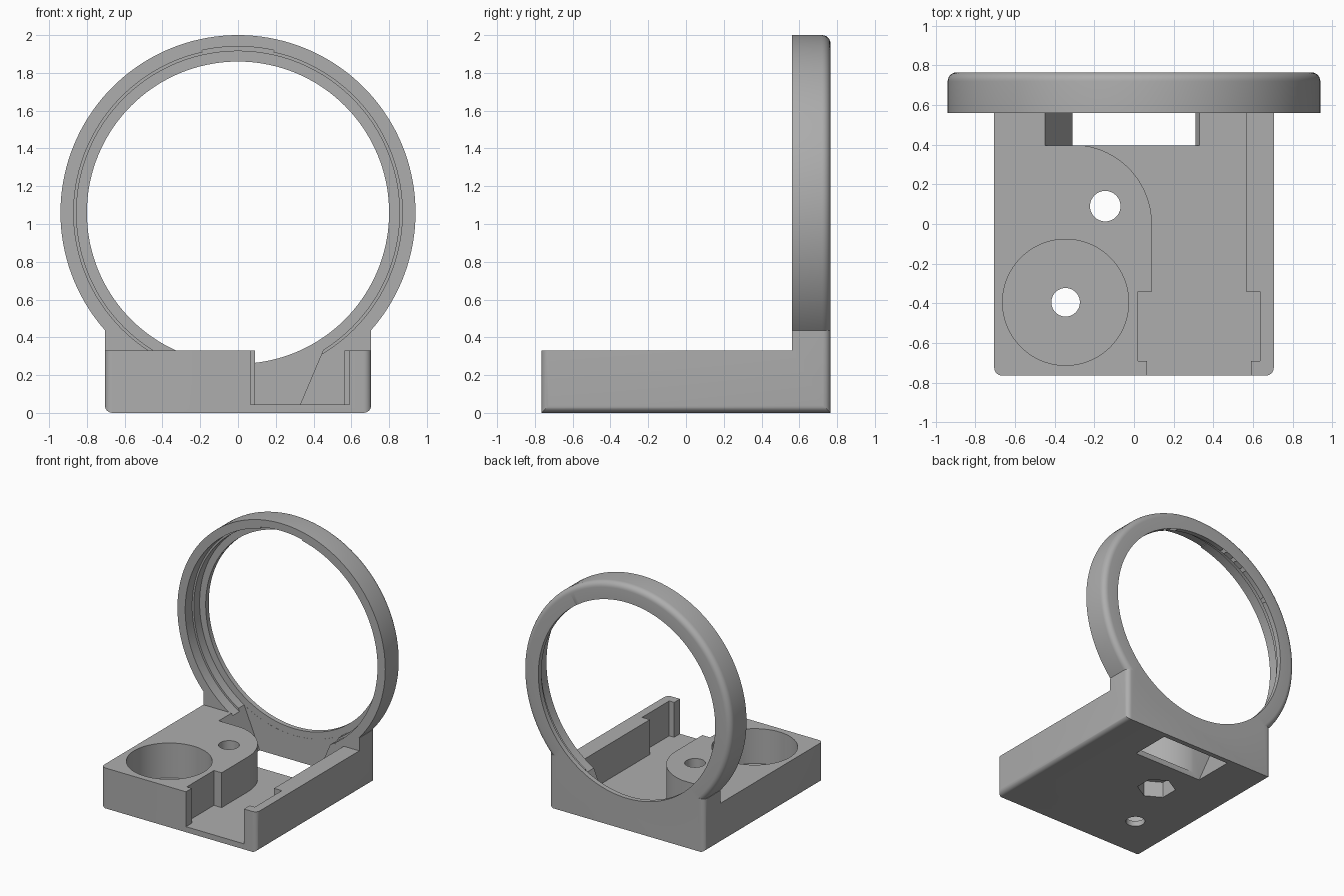
import bpy, bmesh, math
from mathutils import Vector

if "Cube" in bpy.data.objects:
    bpy.data.objects.remove(bpy.data.objects["Cube"])

RING_Z = 1.06      # height of the ring centre
FRONT, BACK = 0.56, 0.765


def finish(name, bm):
    bmesh.ops.remove_doubles(bm, verts=bm.verts, dist=1e-5)
    bmesh.ops.recalc_face_normals(bm, faces=bm.faces)
    me = bpy.data.meshes.new(name)
    bm.to_mesh(me)
    bm.free()
    ob = bpy.data.objects.new(name, me)
    bpy.context.collection.objects.link(ob)
    return ob


def prism_bm(outline, lo, hi, axis):
    """Extrude a 2D outline from lo to hi along an axis."""
    place = {'x': lambda a, b, t: (t, a, b),
             'y': lambda a, b, t: (a, t, b),
             'z': lambda a, b, t: (a, b, t)}[axis]
    bm = bmesh.new()
    v0 = [bm.verts.new(place(a, b, lo)) for a, b in outline]
    v1 = [bm.verts.new(place(a, b, hi)) for a, b in outline]
    n = len(outline)
    bm.faces.new(v0)
    bm.faces.new(v1)
    for i in range(n):
        j = (i + 1) % n
        bm.faces.new((v0[i], v0[j], v1[j], v1[i]))
    bmesh.ops.recalc_face_normals(bm, faces=bm.faces)
    return bm


def prism(name, outline, lo, hi, axis='z'):
    return finish(name, prism_bm(outline, lo, hi, axis))


def arc(cx, cy, r, a0, a1, n):
    return [(cx + r * math.cos(math.radians(a0 + (a1 - a0) * i / n)),
             cy + r * math.sin(math.radians(a0 + (a1 - a0) * i / n)))
            for i in range(n + 1)]


def circle(cx, cy, r, n=64, start=0):
    return arc(cx, cy, r, start, start + 360, n)[:-1]


def lathe(name, profile, closed, steps=144):
    """Spin (radius, y) points around the ring axis."""
    bm = bmesh.new()
    vs = [bm.verts.new((r, y, RING_Z)) for r, y in profile]
    es = [bm.edges.new(p) for p in zip(vs, vs[1:])]
    if closed:
        es.append(bm.edges.new((vs[-1], vs[0])))
    bmesh.ops.spin(bm, geom=vs + es, cent=(0, 0, RING_Z), axis=(0, 1, 0),
                   angle=math.tau, steps=steps, use_merge=True)
    return finish(name, bm)


def combine(target, tool, operation):
    mod = target.modifiers.new(tool.name, 'BOOLEAN')
    mod.operation = operation
    mod.solver = 'EXACT'
    mod.object = tool
    bpy.context.view_layer.objects.active = target
    bpy.ops.object.modifier_apply(modifier=mod.name)
    bpy.data.objects.remove(tool, do_unlink=True)


# base block with raised rear wall, rounded corners and lower side edges
bm = prism_bm([(-BACK, 0), (BACK, 0), (BACK, 0.435), (FRONT, 0.435),
               (FRONT, 0.33), (-BACK, 0.33)], -0.705, 0.705, 'x')
rounded = []
for e in bm.edges:
    a, b = (v.co for v in e.verts)
    d = (b - a).normalized()
    upright = abs(d.z) > 0.9 and abs(abs(a.y) - BACK) < 1e-4
    lower_side = abs(d.y) > 0.9 and a.z < 1e-4 and b.z < 1e-4
    if upright or lower_side:
        rounded.append(e)
bmesh.ops.bevel(bm, geom=rounded, offset=0.04, offset_type='OFFSET',
                segments=6, profile=0.5, affect='EDGES')
body = finish("ring_stand", bm)

# ring with rounded rear outer edge
ring = lathe("ring", [(0.78, FRONT), (0.94, FRONT)]
             + arc(0.895, BACK - 0.045, 0.045, 0, 90, 6)
             + [(0.78, BACK)], True)
combine(body, ring, 'UNION')

# stepped opening through the ring, leaving a thin rear lip
opening = lathe("ring_opening", [
    (0, 0.559), (0.87, 0.559), (0.87, 0.65), (0.855, 0.65), (0.855, 0.725),
    (0.80, 0.725), (0.80, 0.80), (0, 0.80)], False)
combine(body, opening, 'DIFFERENCE')

# shallow notch at the top of the ring recess
notch = prism("top_notch", arc(0, RING_Z, 0.88, 77.5, 102.5, 20)
              + arc(0, RING_Z, 0.84, 102.5, 77.5, 20), 0.55, 0.65, 'y')
combine(body, notch, 'DIFFERENCE')

# channel along the right side, with a curved inner corner
channel = prism("channel", [
    (0.565, 0.5595), (0.565, -0.34), (0.635, -0.34), (0.635, -0.69),
    (0.59, -0.69), (0.59, -0.80), (0.065, -0.80), (0.065, -0.69),
    (0.02, -0.69), (0.02, -0.34), (0.09, -0.34)]
    + arc(-0.31, 0, 0.40, 0, 90, 24) + [(-0.31, 0.5595)], 0.045, 0.40)
combine(body, channel, 'DIFFERENCE')

# flared slot through the floor below the ring
slot = prism("flared_slot", [(-0.289, -0.05), (0.289, -0.05),
                             (0.454, 0.34), (-0.454, 0.34)],
             0.395, 0.724, 'y')
combine(body, slot, 'DIFFERENCE')

# round well, its drain hole, screw hole and hexagonal nut recess
for name, outline, lo, hi in (
        ("round_well", circle(-0.345, -0.395, 0.318, 96), 0.045, 0.4),
        ("well_hole", circle(-0.345, -0.395, 0.072, 40), -0.1, 0.2),
        ("screw_hole", circle(-0.145, 0.09, 0.077, 40), -0.1, 0.5),
        ("nut_recess", circle(-0.145, 0.09, 0.145, 6, 30), -0.1, 0.13)):
    combine(body, prism(name, outline, lo, hi), 'DIFFERENCE')

# single flat colour and smooth curved surfaces
grey = bpy.data.materials.new("mid_grey")
grey.diffuse_color = (0.42, 0.42, 0.42, 1)
grey.use_nodes = True
grey.node_tree.nodes["Principled BSDF"].inputs["Base Color"].default_value = grey.diffuse_color
body.data.materials.clear()
body.data.materials.append(grey)
for p in body.data.polygons:
    p.material_index = 0
bpy.ops.object.select_all(action='DESELECT')
body.select_set(True)
bpy.context.view_layer.objects.active = body
bpy.ops.object.shade_smooth_by_angle(angle=math.radians(30))
